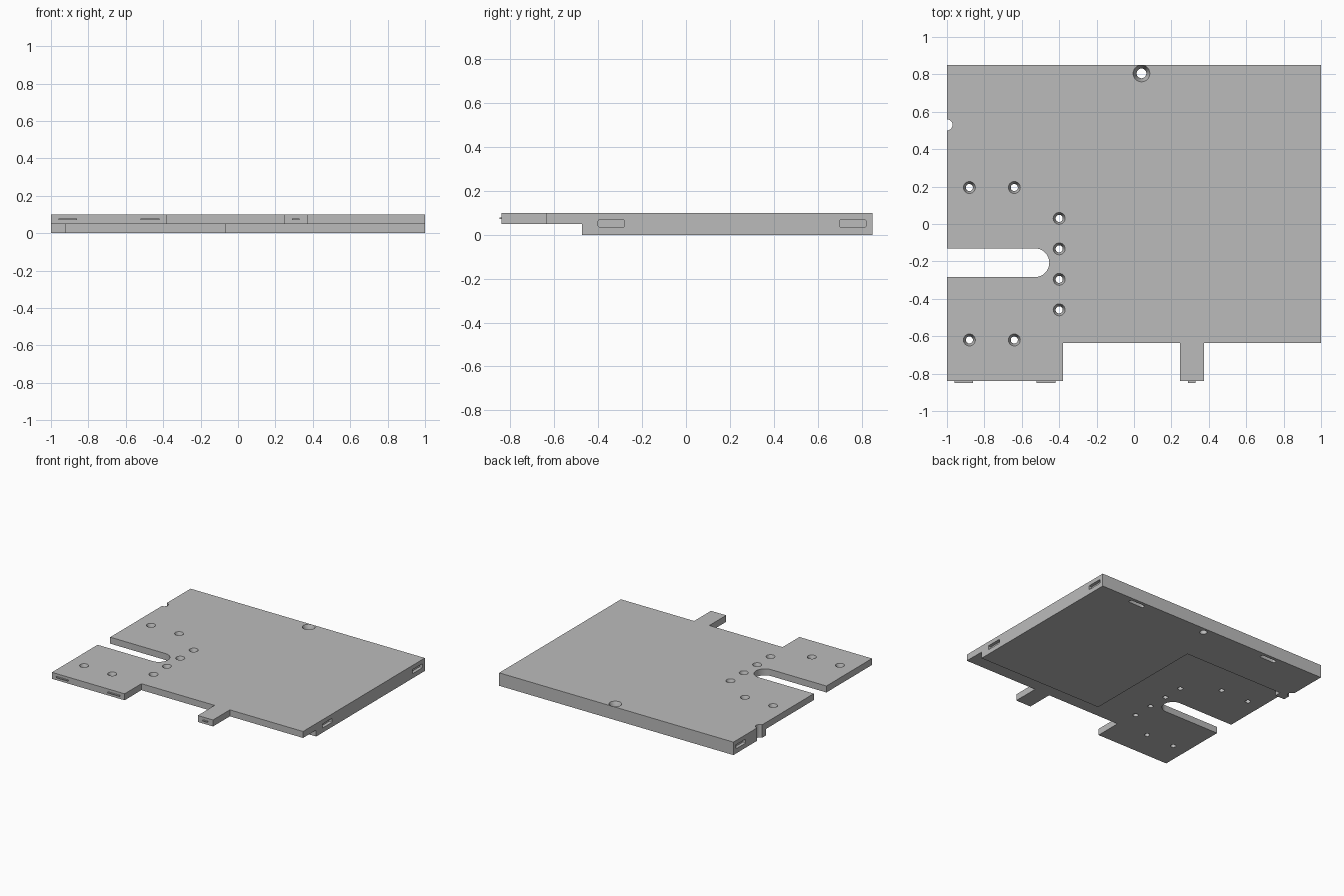
import bpy, bmesh
from math import sin, cos, pi
from mathutils import Matrix, Vector

old = bpy.data.objects.get("Cube")
if old:
    bpy.data.objects.remove(old, do_unlink=True)

TOP, STEP = 0.10, 0.05
SIDE, BACK, FRONT, INNER = 1.0, 0.85, -0.84, -0.635

grey = bpy.data.materials.new("plain_grey")
grey.use_nodes = True
colour = (0.5, 0.5, 0.5, 1)
grey.diffuse_color = colour
grey.node_tree.nodes["Principled BSDF"].inputs["Base Color"].default_value = colour


def finish(name, bm):
    bmesh.ops.recalc_face_normals(bm, faces=bm.faces)
    mesh = bpy.data.meshes.new(name)
    bm.to_mesh(mesh)
    bm.free()
    mesh.materials.append(grey)
    ob = bpy.data.objects.new(name, mesh)
    bpy.context.collection.objects.link(ob)
    return ob


def prism(name, outline, z0, z1, matrix=Matrix()):
    """Extrude a flat outline from z0 to z1, then place it with a matrix."""
    bm = bmesh.new()
    face = bm.faces.new([bm.verts.new((x, y, z0)) for x, y in outline])
    new = bmesh.ops.extrude_face_region(bm, geom=[face])["geom"]
    bmesh.ops.translate(bm, vec=(0, 0, z1 - z0),
                        verts=[v for v in new if isinstance(v, bmesh.types.BMVert)])
    bm.transform(matrix)
    return finish(name, bm)


def arc(cx, cy, r, start, end, n=16):
    return [(cx + r * cos(start + (end - start) * i / n),
             cy + r * sin(start + (end - start) * i / n)) for i in range(n + 1)]


def rounded(x0, x1, y0, y1, r):
    corners = [(x1 - r, y1 - r), (x0 + r, y1 - r), (x0 + r, y0 + r), (x1 - r, y0 + r)]
    return [p for i, (x, y) in enumerate(corners)
            for p in arc(x, y, r, i * pi / 2, (i + 1) * pi / 2, 4)]


def countersink(x, y, r, rim, depth):
    """Lathed cutter: straight bore that flares to a rim at the top."""
    profile = [(r, -0.05), (r, TOP - depth), (rim, TOP), (rim, TOP + 0.05)]
    n = 24
    bm = bmesh.new()
    rings = [[bm.verts.new((x + q * cos(2 * pi * i / n), y + q * sin(2 * pi * i / n), z))
              for i in range(n)] for q, z in profile]
    for a, b in zip(rings, rings[1:]):
        for i in range(n):
            j = (i + 1) % n
            bm.faces.new((a[i], a[j], b[j], b[i]))
    bm.faces.new(rings[0])
    bm.faces.new(rings[-1])
    return finish("hole_cutter", bm)


# Plate outline with front lug, narrow tab, open slot and half-round edge notch
outline = [(-SIDE, FRONT), (-0.38, FRONT), (-0.38, INNER), (0.245, INNER),
           (0.245, FRONT), (0.375, FRONT), (0.375, INNER), (SIDE, INNER),
           (SIDE, BACK), (-SIDE, BACK)]
outline += arc(-SIDE, 0.53, 0.03, pi / 2, -pi / 2, 10)
outline += [(-SIDE, -0.13)]
outline += arc(-0.53, -0.207, 0.077, pi / 2, -pi / 2)
outline += [(-SIDE, -0.284)]
plate = prism("base_plate", outline, 0, TOP)

# Underside relief, leaving a small boss beside the edge notch
relief = [(-0.07, 0.50), (-0.92, 0.50), (-0.92, 0.45), (-1.1, 0.45), (-1.1, -1),
          (1.1, -1), (1.1, -0.475), (-0.07, -0.475)]
cutters = [prism("relief_cutter", relief, -0.1, STEP)]

# Countersunk screw holes
spots = [(x, y) for x in (-0.88, -0.64) for y in (0.195, -0.62)]
spots += [(-0.40, 0.03 - 0.163 * i) for i in range(4)]
cutters += [countersink(x, y, 0.019, 0.032, 0.03) for x, y in spots]
cutters.append(countersink(0.04, 0.805, 0.026, 0.045, 0.045))

# Side face: long relief and shallow slots; local x, y, z become y, z, x
to_side = Matrix(((0, 0, 1, 0), (1, 0, 0, 0), (0, 1, 0, 0), (0, 0, 0, 1)))
cutters.append(prism("side_relief_cutter", rounded(-0.22, 0.44, -0.05, STEP, 0.012),
                     SIDE - 0.04, SIDE + 0.1, to_side))
for y0, y1, z0, z1 in [(-0.40, -0.28, 0.036, 0.067), (0.05, 0.16, 0.063, 0.080),
                       (0.70, 0.82, 0.036, 0.067)]:
    cutters.append(prism("side_slot_cutter", rounded(y0, y1, z0, z1, 0.005),
                         SIDE - 0.025, SIDE + 0.1, to_side))
cutters.append(prism("side_slot_cutter", rounded(0.70, 0.82, 0.036, 0.067, 0.005),
                     -SIDE - 0.1, -SIDE + 0.025, to_side))

# Underside slots near the back edge
for x in (0.655, -0.55):
    cutters.append(prism("under_slot_cutter",
                         rounded(x - 0.065, x + 0.065, 0.795, 0.825, 0.01), -0.1, 0.025))

# Cut everything out of the plate
for cutter in cutters:
    mod = plate.modifiers.new("cut", "BOOLEAN")
    mod.operation, mod.solver, mod.object = "DIFFERENCE", "EXACT", cutter
bpy.context.view_layer.update()
result = bpy.data.meshes.new_from_object(
    plate.evaluated_get(bpy.context.evaluated_depsgraph_get()))
plate.modifiers.clear()
plate.data = result
for cutter in cutters:
    bpy.data.objects.remove(cutter, do_unlink=True)

# Thin locating ribs on the front faces
for i, (x0, x1) in enumerate([(-0.96, -0.86), (-0.52, -0.42), (0.29, 0.33)]):
    prism(f"front_rib_{i + 1}", [(x0, FRONT - 0.01), (x1, FRONT - 0.01),
                                 (x1, FRONT + 0.005), (x0, FRONT + 0.005)], 0.071, 0.079)

# Smooth the bores while keeping edges crisp
bpy.ops.object.select_all(action="DESELECT")
plate.select_set(True)
bpy.context.view_layer.objects.active = plate
bpy.ops.object.shade_smooth_by_angle(angle=0.5)
